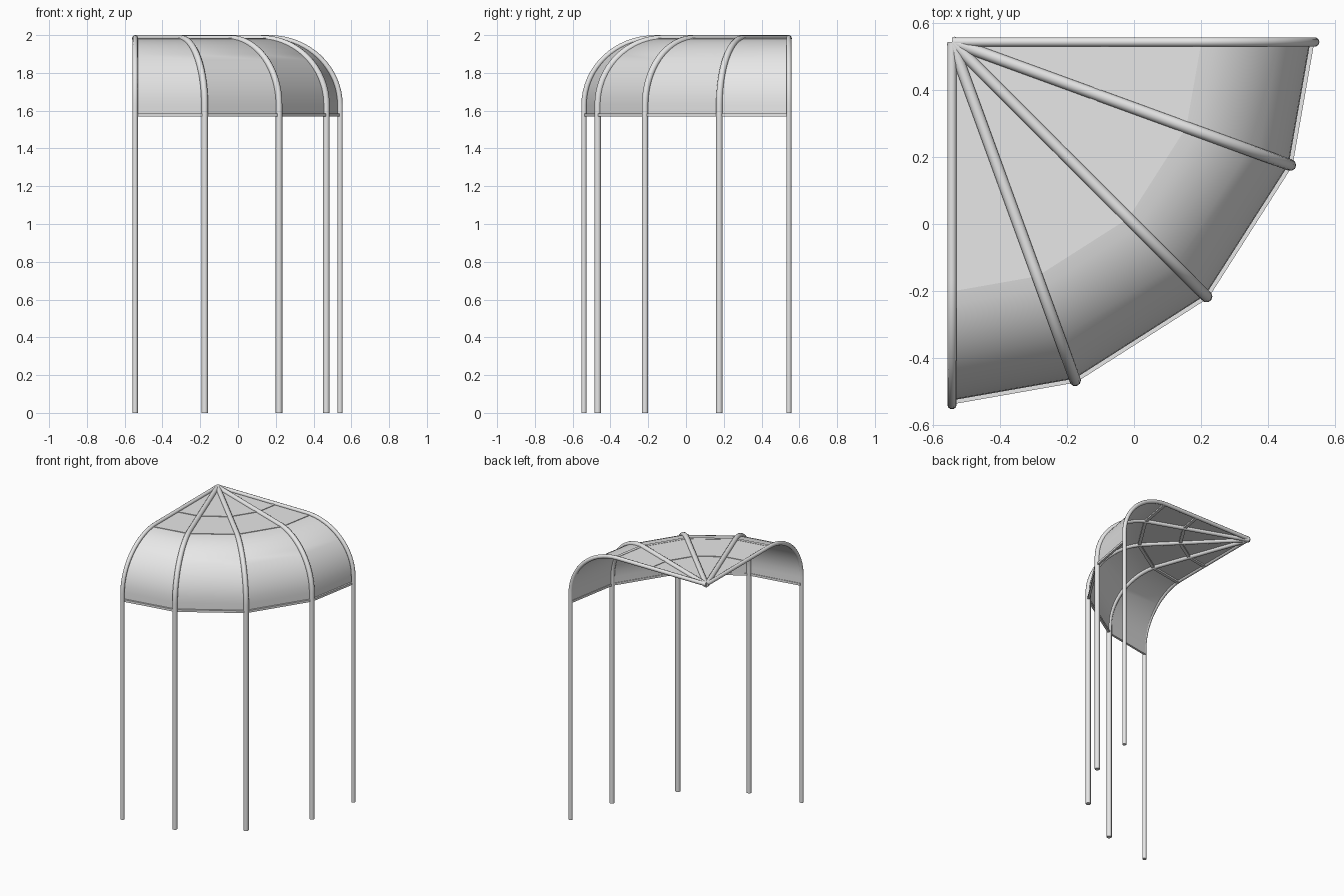
import bpy, bmesh
from math import sin, cos, radians
from mathutils import Vector

cube = bpy.data.objects.get("Cube")
if cube:
    bpy.data.objects.remove(cube, do_unlink=True)

APEX = Vector((-0.5445, 0.5445, 0))
ANGLES = [0, -20, -45, -70, -90]
SPRING = 1.63      # height where posts start to bend
BEND = 0.71        # radius where the flat roof ends


def material(name, rgb):
    m = bpy.data.materials.new(name)
    m.use_nodes = True
    m.diffuse_color = (*rgb, 1)
    m.node_tree.nodes["Principled BSDF"].inputs["Base Color"].default_value = (*rgb, 1)
    return m


GREY = material("light grey", (0.8, 0.8, 0.8))


def polar(r, angle, z):
    a = radians(angle)
    return APEX + Vector((r * cos(a), r * sin(a), z))


def smooth(obj, angle):
    bpy.ops.object.select_all(action='DESELECT')
    obj.select_set(True)
    bpy.context.view_layer.objects.active = obj
    bpy.ops.object.shade_smooth_by_angle(angle=radians(angle))


def tube(name, points, radius):
    """Round tube swept along a path, closed at both ends."""
    curve = bpy.data.curves.new(name, 'CURVE')
    curve.dimensions = '3D'
    curve.bevel_depth = radius
    curve.bevel_resolution = 3
    curve.use_fill_caps = True
    spline = curve.splines.new('POLY')
    spline.points.add(len(points) - 1)
    for p, co in zip(spline.points, points):
        p.co = (*co, 1)
    obj = bpy.data.objects.new(name, curve)
    bpy.context.collection.objects.link(obj)
    bpy.ops.object.select_all(action='DESELECT')
    obj.select_set(True)
    bpy.context.view_layer.objects.active = obj
    bpy.ops.object.convert(target='MESH')
    obj = bpy.context.object
    obj.data.materials.clear()
    obj.data.materials.append(GREY)
    smooth(obj, 50)


def sweep(name, profile, closed=False):
    """Carry a (radius, height) profile from rib to rib in straight bays."""
    bm = bmesh.new()
    rows = [[bm.verts.new(polar(r, a, z)) for r, z in profile] for a in ANGLES]
    n = len(profile)
    for a, b in zip(rows, rows[1:]):
        for i in range(n if closed else n - 1):
            j = (i + 1) % n
            bm.faces.new((a[i], a[j], b[j], b[i]))
    if closed:
        bm.faces.new(rows[0])
        bm.faces.new(rows[-1])
    bmesh.ops.remove_doubles(bm, verts=bm.verts, dist=1e-5)
    bmesh.ops.recalc_face_normals(bm, faces=bm.faces)
    if not closed:
        up = sum((f.normal.z for f in bm.faces))
        if up < 0:
            bmesh.ops.reverse_faces(bm, faces=bm.faces)
    mesh = bpy.data.meshes.new(name)
    bm.to_mesh(mesh)
    bm.free()
    mesh.materials.append(GREY)
    obj = bpy.data.objects.new(name, mesh)
    bpy.context.collection.objects.link(obj)
    smooth(obj, 15)


def bar(name, r, z, width, height):
    w, h = width / 2, height / 2
    sweep(name, [(r - w, z - h), (r + w, z - h), (r + w, z + h), (r - w, z + h)], True)


# Ribs: each post rises, bends over and runs to the shared apex
for i, angle in enumerate(ANGLES):
    end = i in (0, len(ANGLES) - 1)
    radius = 0.014 if end else 0.0175
    reach = 1.085 if end else 1.077
    top = 2 - radius
    path = [polar(reach, angle, 0), polar(reach, angle, 1.57)]
    for k in range(17):
        t = radians(90 * k / 16)
        path.append(polar(BEND + (reach - BEND) * cos(t), angle,
                          SPRING + (top - SPRING) * sin(t)))
    path.append(polar(0, angle, top))
    tube(f"post_and_rib_{i + 1}", path, radius)

# Flat roof panels
ROOF = 1.982
sweep("flat_roof", [(0, ROOF), (BEND + 0.03, ROOF)])

# Curved skirt, hanging from the roof edge
skirt = [(1.072, 1.57)]
for k in range(13):
    t = radians(85 * k / 12)
    skirt.append((BEND + 0.362 * cos(t), SPRING + (ROOF - SPRING) * sin(t)))
sweep("curved_skirt", skirt)

# Cross bars under the roof and along the skirt's lower edge
bar("inner_roof_bar", 0.46, 1.979, 0.022, 0.014)
bar("outer_roof_bar", 0.735, 1.977, 0.022, 0.014)
bar("lower_edge_bar", 1.076, 1.577, 0.016, 0.016)
